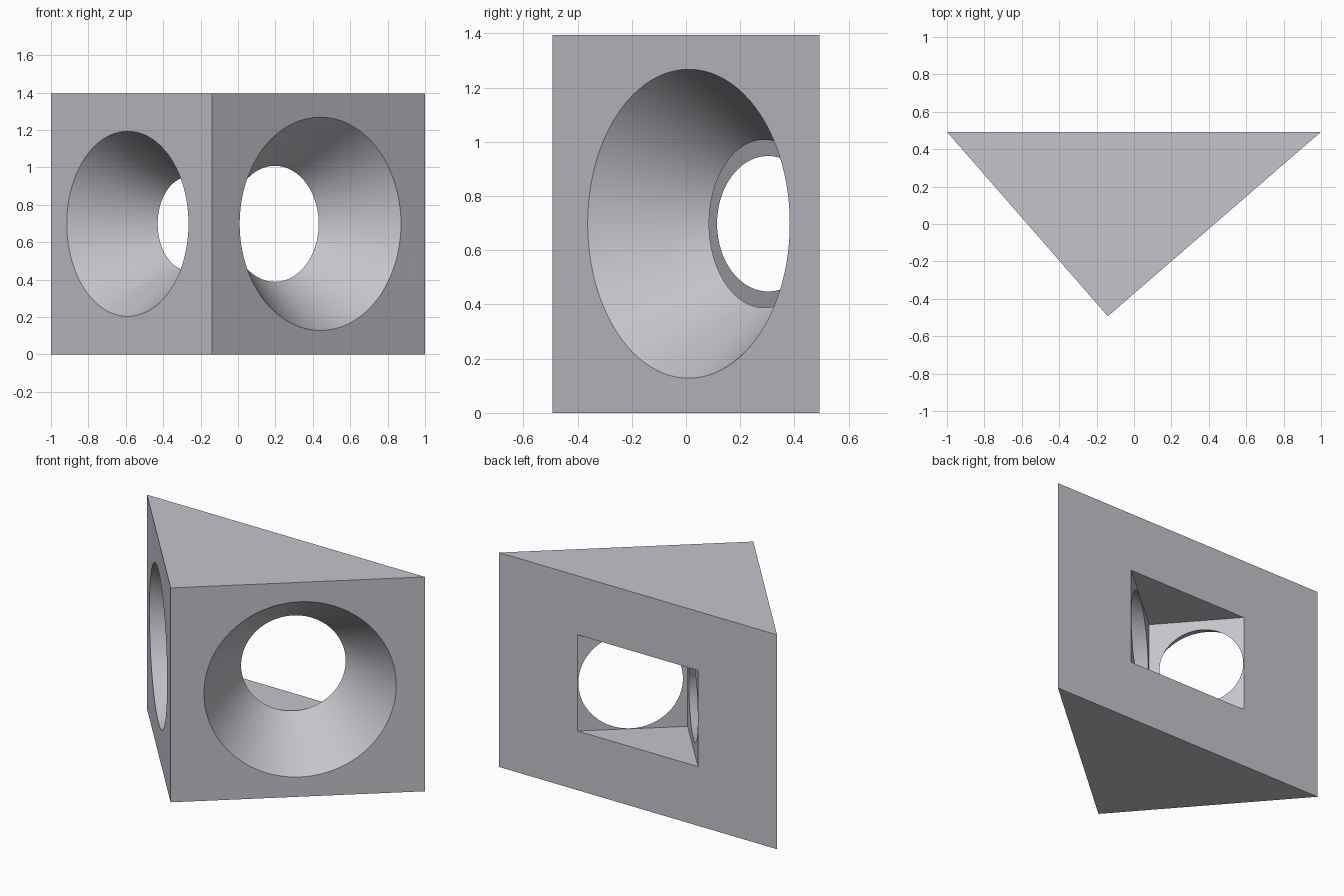
import bpy, bmesh, math
from mathutils import Vector

if "Cube" in bpy.data.objects:
    bpy.data.objects.remove(bpy.data.objects["Cube"], do_unlink=True)

grey = bpy.data.materials.new("light grey")
grey.use_nodes = True
colour = (0.55, 0.55, 0.60, 1)
grey.diffuse_color = colour
grey.node_tree.nodes["Principled BSDF"].inputs["Base Color"].default_value = colour

HEIGHT, MID, SIDES = 1.395, 0.698, 96
# Plan corners: back right, front, back left
OUTER = [(-1, 0.493), (-0.14, -0.493), (1, 0.493)]
INNER = [(-0.432, 0.493), (-0.059, 0.068), (0.435, 0.493)]
CAVITY = (MID - 0.313, MID + 0.313)

bm = bmesh.new()


def outline(points):
    """Closed loop of edges through the points."""
    verts = [bm.verts.new(p) for p in points]
    return [bm.edges.new((verts[i], verts[i - 1])) for i in range(len(verts))]


def upright(a, b, low, high):
    return [(*a, low), (*b, low), (*b, high), (*a, high)]


def ring(centre, along, radius):
    c, u = Vector((*centre, MID)), Vector((*along, 0))
    turn = [2 * math.pi * i / SIDES for i in range(SIDES)]
    return [c + u * math.cos(t) * radius + Vector((0, 0, math.sin(t) * radius)) for t in turn]


def fill(edges, normal):
    bmesh.ops.triangle_fill(bm, edges=edges, use_beauty=True, normal=normal)


def pierced_wall(i, sections):
    """Outer and inner wall joined by a tapering round hole."""
    a, b = Vector(OUTER[i]), Vector(OUTER[i + 1])
    along = (b - a).normalized()
    normal = Vector((along.y, -along.x, 0))
    loops = [outline(ring(c, along, r)) for c, r in sections]
    fill(outline(upright(a, b, 0, HEIGHT)) + loops[0], normal)
    fill(outline(upright(INNER[i], INNER[i + 1], *CAVITY)) + loops[-1], -normal)
    for near, far in zip(loops, loops[1:]):
        for face in bmesh.ops.bridge_loops(bm, edges=near + far)["faces"]:
            face.smooth = True


# Two slanted walls with funnel holes
pierced_wall(0, [((-0.59, 0.023), 0.495), ((-0.38, 0.208), 0.32), ((-0.265, 0.303), 0.25)])
pierced_wall(1, [((0.44, 0.01), 0.57), ((0.197, 0.288), 0.31)])

# Back wall with its rectangular opening
fill(outline(upright(OUTER[0], OUTER[2], 0, HEIGHT))
     + outline(upright(INNER[0], INNER[2], *CAVITY)), Vector((0, 1, 0)))

# Top and bottom, cavity floor and ceiling
for plan, levels in ((OUTER, (0, HEIGHT)), (INNER, CAVITY)):
    for z in levels:
        bm.faces.new([bm.verts.new((*p, z)) for p in plan])

bmesh.ops.remove_doubles(bm, verts=bm.verts, dist=0.0005)
bmesh.ops.recalc_face_normals(bm, faces=bm.faces)

mesh = bpy.data.meshes.new("pierced_wedge")
bm.to_mesh(mesh)
bm.free()
mesh.materials.append(grey)
wedge = bpy.data.objects.new("pierced_wedge", mesh)
bpy.context.collection.objects.link(wedge)
bpy.context.view_layer.objects.active = wedge
wedge.select_set(True)
bpy.ops.object.shade_smooth_by_angle(angle=math.radians(30))
